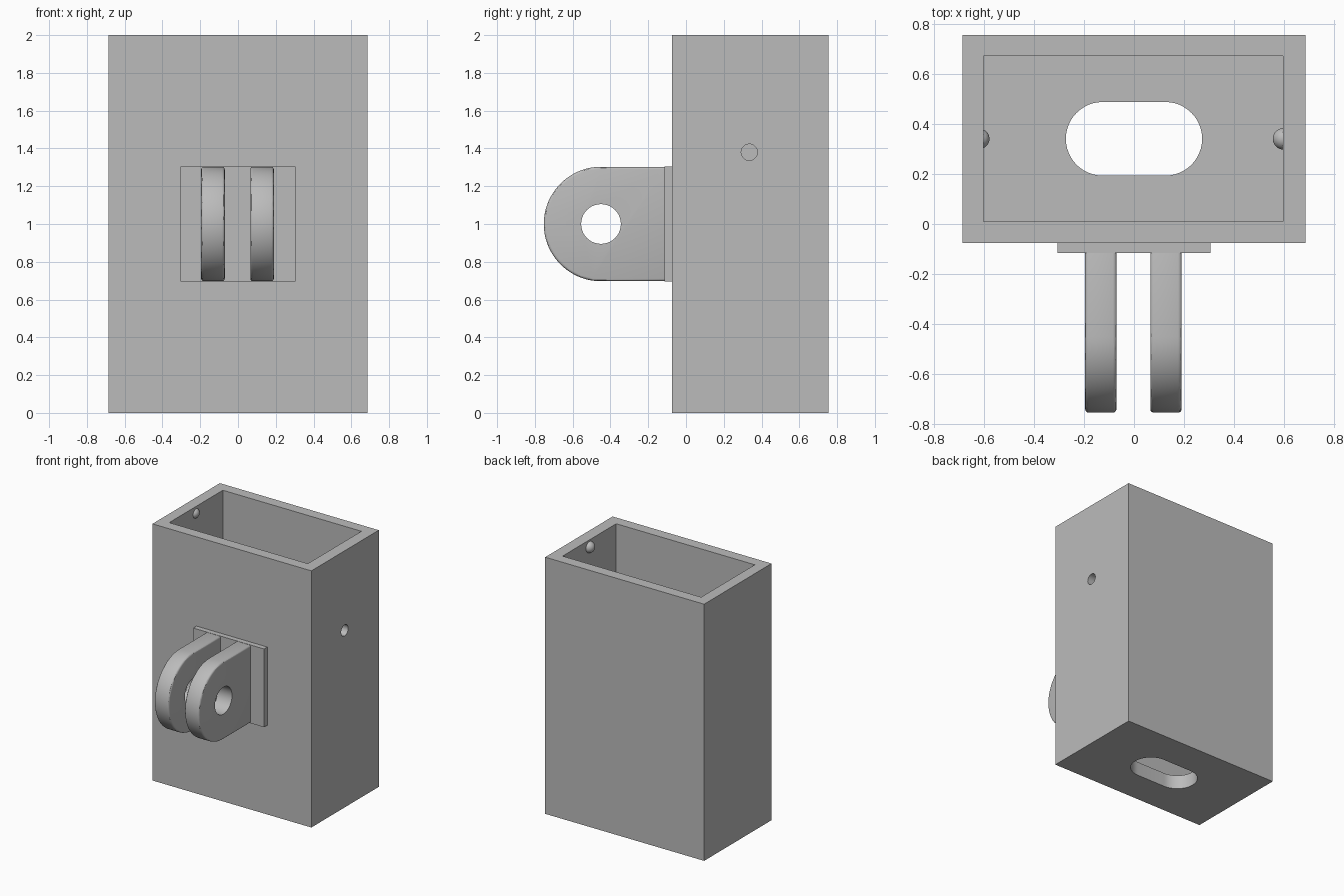
import bpy, bmesh
from math import pi, sin, cos
from mathutils import Matrix, Vector

if "Cube" in bpy.data.objects:
    bpy.data.objects.remove(bpy.data.objects["Cube"])

grey = bpy.data.materials.new("mid grey plastic")
grey.use_nodes = True
grey.diffuse_color = (0.5, 0.5, 0.5, 1)
grey.node_tree.nodes["Principled BSDF"].inputs["Base Color"].default_value = (0.5, 0.5, 0.5, 1)


def add(name, bm):
    mesh = bpy.data.meshes.new(name)
    bmesh.ops.recalc_face_normals(bm, faces=bm.faces)
    bm.to_mesh(mesh)
    bm.free()
    mesh.materials.append(grey)
    ob = bpy.data.objects.new(name, mesh)
    bpy.context.collection.objects.link(ob)
    return ob


def box(name, lo, hi):
    lo, hi = Vector(lo), Vector(hi)
    place = Matrix.Translation((lo + hi) / 2) @ Matrix.Diagonal((*(hi - lo), 1))
    bm = bmesh.new()
    bmesh.ops.create_cube(bm, size=1, matrix=place)
    return add(name, bm)


def prism(name, points, shift):
    """Extrude a closed loop of points along a vector."""
    bm = bmesh.new()
    face = bm.faces.new([bm.verts.new(p) for p in points])
    # Keep the starting face so that the solid is closed at both ends
    new = bmesh.ops.extrude_face_region(bm, geom=[face], use_keep_orig=True)["geom"]
    bmesh.ops.translate(bm, vec=shift, verts=[g for g in new if isinstance(g, bmesh.types.BMVert)])
    return add(name, bm)


def arc(a, b, r, start, end, n):
    return [(a + r * cos(start + (end - start) * i / n),
             b + r * sin(start + (end - start) * i / n)) for i in range(n + 1)]


def select_only(ob):
    bpy.ops.object.select_all(action="DESELECT")
    ob.select_set(True)
    bpy.context.view_layer.objects.active = ob


def cut(ob, cutter):
    select_only(ob)
    mod = ob.modifiers.new("cut", "BOOLEAN")
    mod.operation, mod.solver, mod.object = "DIFFERENCE", "EXACT", cutter
    bpy.ops.object.modifier_apply(modifier=mod.name)
    bpy.data.objects.remove(cutter)


def smooth(ob):
    select_only(ob)
    bpy.ops.object.shade_smooth_by_angle(angle=pi / 6)


# Open-topped case with a thick floor
case = box("case", (-0.685, -0.075, 0), (0.685, 0.755, 2))
cut(case, box("cavity_cutter", (-0.6, 0.01, 0.11), (0.595, 0.67, 2.2)))

# Rounded slot through the floor
slot = arc(0.125, 0.34, 0.147, -pi / 2, pi / 2, 24) + arc(-0.125, 0.34, 0.147, pi / 2, 1.5 * pi, 24)
cut(case, prism("slot_cutter", [(x, y, -0.1) for x, y in slot], (0, 0, 0.4)))

# Small hole in the left wall
pin = arc(0.335, 1.38, 0.043, 0, 2 * pi, 32)[:-1]
cut(case, prism("pin_hole_cutter", [(0.5, y, z) for y, z in pin], (0.3, 0, 0)))
smooth(case)

# Snap bumps just below the rim
for name, x, r in (("left_snap_bump", 0.597, 0.043), ("right_snap_bump", -0.617, 0.04)):
    bm = bmesh.new()
    bmesh.ops.create_uvsphere(bm, u_segments=32, v_segments=16, radius=r,
                              matrix=Matrix.Translation((x, 0.34, 1.945)))
    smooth(add(name, bm))

# Mounting plate on the front
box("mount_plate", (-0.305, -0.115, 0.695), (0.305, -0.07, 1.305))

# Two rounded prongs with a pivot hole
tab = [(-0.1, 1.303)] + arc(-0.45, 1.0, 0.303, pi / 2, 1.5 * pi, 40) + [(-0.1, 0.697)]
pivot = arc(-0.45, 1.0, 0.105, 0, 2 * pi, 48)[:-1]
for name, x in (("right_prong", -0.195), ("left_prong", 0.065)):
    prong = prism(name, [(x, y, z) for y, z in tab], (0.125, 0, 0))
    bevel = prong.modifiers.new("soft rim", "BEVEL")
    bevel.width, bevel.segments, bevel.limit_method = 0.014, 3, "ANGLE"
    select_only(prong)
    bpy.ops.object.modifier_apply(modifier=bevel.name)
    cut(prong, prism("pivot_cutter", [(x - 0.1, y, z) for y, z in pivot], (0.4, 0, 0)))
    smooth(prong)
